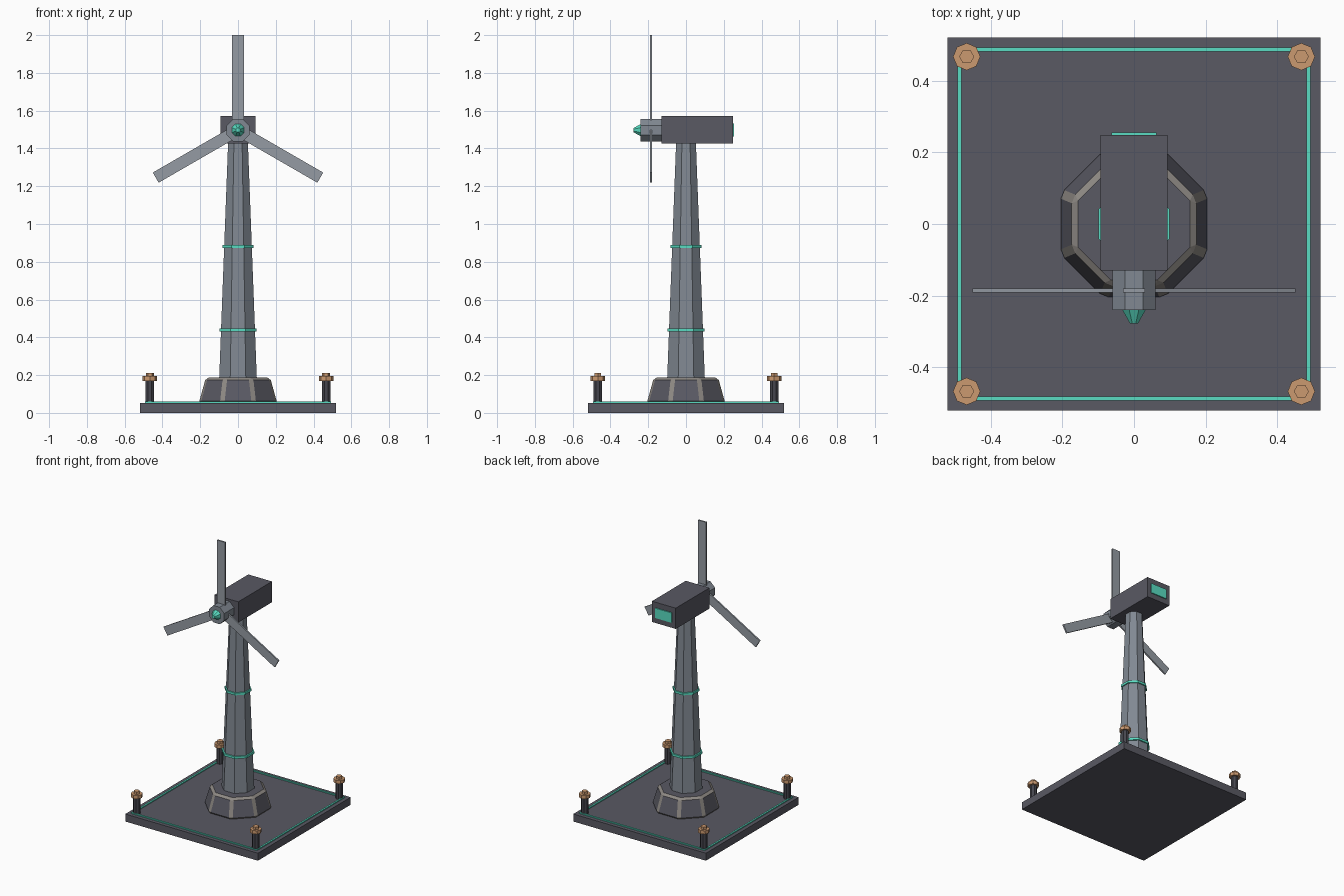
import bpy, bmesh
from math import pi, cos, radians
from mathutils import Matrix, Vector

if "Cube" in bpy.data.objects:
    bpy.data.objects.remove(bpy.data.objects["Cube"])


def material(name, r, g, b):
    m = bpy.data.materials.new(name)
    m.diffuse_color = (r, g, b, 1)
    m.use_nodes = True
    m.node_tree.nodes["Principled BSDF"].inputs["Base Color"].default_value = m.diffuse_color
    return m


DARK = material("dark_metal", 0.10, 0.10, 0.125)
POST = material("post_metal", 0.06, 0.06, 0.075)
STEEL = material("steel", 0.22, 0.25, 0.29)
BLADE = material("blade_metal", 0.30, 0.33, 0.37)
TRIM = material("worn_edge", 0.27, 0.25, 0.23)
GLOW = material("teal_glow", 0.10, 0.72, 0.54)
COPPER = material("copper", 0.60, 0.32, 0.16)
FLAT = 1 / cos(pi / 8)  # octagon: across-flats radius to corner radius


def finish(name, bm, mat):
    bmesh.ops.recalc_face_normals(bm, faces=bm.faces)
    me = bpy.data.meshes.new(name)
    bm.to_mesh(me)
    bm.free()
    me.materials.append(mat)
    ob = bpy.data.objects.new(name, me)
    bpy.context.collection.objects.link(ob)
    return ob


def box(name, lo, hi, mat, matrix=Matrix()):
    lo, hi = Vector(lo), Vector(hi)
    bm = bmesh.new()
    bmesh.ops.create_cube(bm, size=1, matrix=matrix @ Matrix.Translation((lo + hi) / 2)
                          @ Matrix.Diagonal((*(hi - lo), 1)))
    return finish(name, bm, mat)


def prism(name, sides, r1, r2, start, length, mat, at=(0, 0, 0), turn=0.5, tip=Matrix()):
    """Tapered prism running along local z from start; tip reorients the axis."""
    bm = bmesh.new()
    bmesh.ops.create_cone(bm, cap_ends=True, segments=sides, radius1=r1, radius2=r2,
                          depth=length, matrix=Matrix.Translation(at) @ tip
                          @ Matrix.Translation((0, 0, start + length / 2))
                          @ Matrix.Rotation(turn * 2 * pi / sides, 4, 'Z'))
    return finish(name, bm, mat)


# base plate with glowing border strips
box("base_plate", (-.52, -.52, 0), (.52, .52, .053), DARK)
for i in range(4):
    box(f"border_strip_{i + 1}", (-.493, -.493, .045), (.493, -.481, .06), GLOW,
        Matrix.Rotation(i * pi / 2, 4, 'Z'))

# corner posts: shaft, wide cap and hex bolt
for i, (sx, sy) in enumerate([(-1, -1), (1, -1), (1, 1), (-1, 1)], 1):
    p = (sx * .467, sy * .467, 0)
    prism(f"corner_post_{i}", 8, .024, .024, .045, .125, POST, p)
    prism(f"post_cap_{i}", 8, .038, .038, .17, .024, COPPER, p, turn=0)
    prism(f"post_bolt_{i}", 6, .021, .021, .157, .055, COPPER, p)

# pedestal with chamfered worn edges
ped = prism("pedestal", 8, .208 * FLAT, .17 * FLAT, .05, .137, DARK)
ped.data.materials.append(TRIM)
bev = ped.modifiers.new("worn_edges", 'BEVEL')
bev.width, bev.segments, bev.material = .014, 1, 1

# tapered tower and its glowing rings
prism("tower", 8, .1 * FLAT, .052 * FLAT, .17, 1.27, STEEL)
prism("lower_ring", 8, .099 * FLAT, .099 * FLAT, .432, .016, GLOW)
prism("upper_ring", 8, .081 * FLAT, .081 * FLAT, .874, .016, GLOW)

# nacelle and rear light panel
box("nacelle", (-.093, -.13, 1.425), (.093, .248, 1.572), DARK)
box("rear_light", (-.063, .24, 1.463), (.063, .255, 1.533), GLOW)

# rotor: hub, spinner, three blades
HUB = (0, 0, 1.497)
FRONT = Matrix.Rotation(pi / 2, 4, 'X')  # local z to -y
prism("hub", 8, .06 * FLAT, .06 * FLAT, .12, .12, STEEL, HUB, tip=FRONT)
prism("spinner", 8, .038, .012, .235, .043, GLOW, HUB, tip=FRONT)
for i in range(3):
    box(f"blade_{i + 1}", (-.031, -.191, .03), (.031, -.18, .503), BLADE,
        Matrix.Translation(HUB) @ Matrix.Rotation(radians(120 * i), 4, 'Y'))
